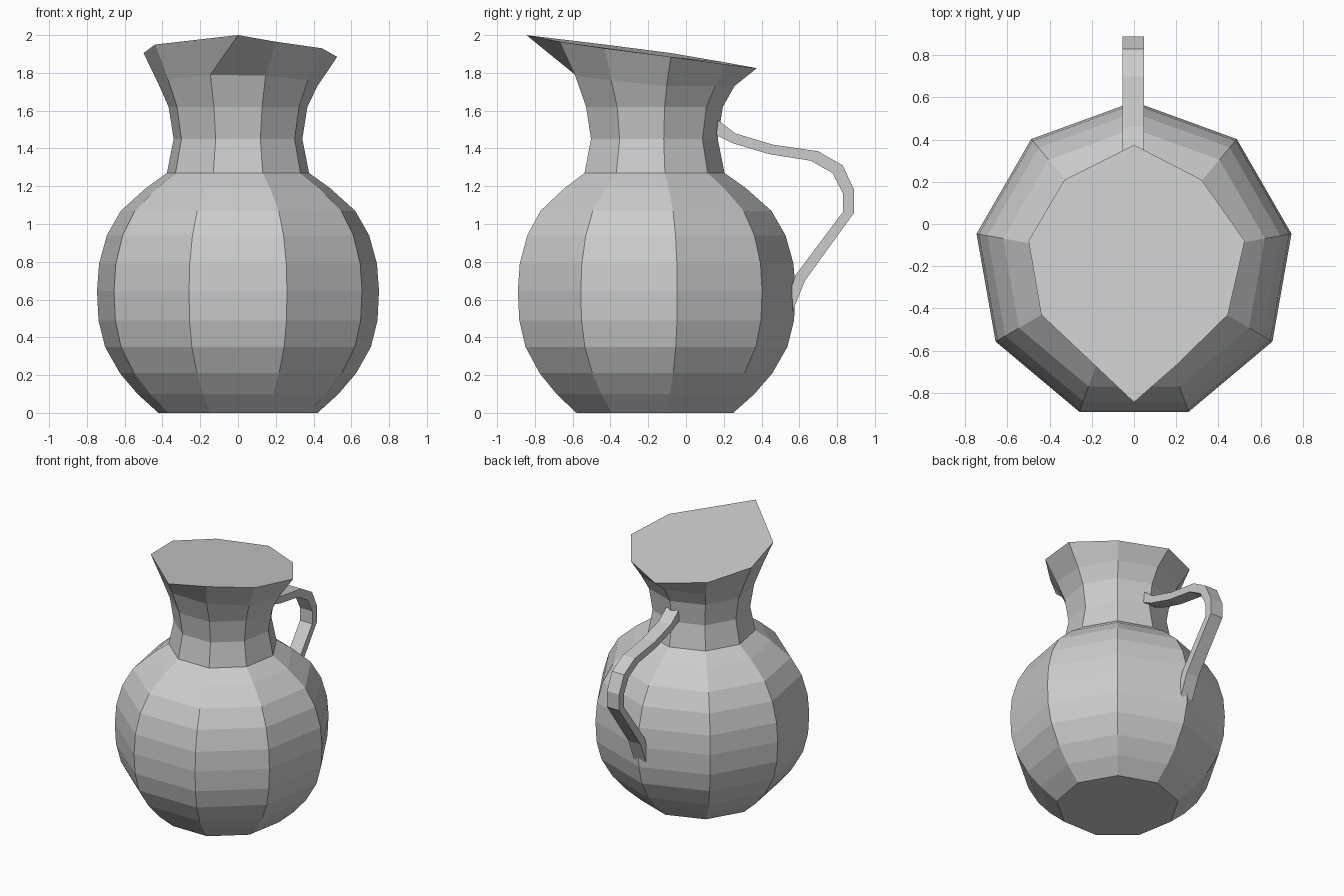
import bpy, bmesh
from math import radians, sin, cos

if "Cube" in bpy.data.objects:
    bpy.data.objects.remove(bpy.data.objects["Cube"])

SIDES = 9
CY = -0.178  # axis of the vessel in y


def finish(name, bm):
    bmesh.ops.recalc_face_normals(bm, faces=bm.faces)
    mesh = bpy.data.meshes.new(name)
    bm.to_mesh(mesh)
    bm.free()
    obj = bpy.data.objects.new(name, mesh)
    bpy.context.collection.objects.link(obj)
    return obj


def bridge(bm, rings):
    for a, b in zip(rings, rings[1:]):
        n = len(a)
        for i in range(n):
            j = (i + 1) % n
            bm.faces.new((a[i], a[j], b[j], b[i]))


# Jug: nine-sided profile of (radius, height), one corner facing the handle
profile = [(0.428, 0), (0.54, 0.10), (0.635, 0.21), (0.715, 0.35), (0.75, 0.49),
           (0.758, 0.645), (0.747, 0.79), (0.705, 0.94), (0.63, 1.07),
           (0.495, 1.19), (0.382, 1.27), (0.346, 1.45), (0.373, 1.62)]
bm = bmesh.new()
angles = [radians(90 + 360 / SIDES * i) for i in range(SIDES)]
rings = [[bm.verts.new((r * cos(a), CY + r * sin(a), z)) for a in angles]
         for r, z in profile]

# Neck top, rising towards the spout
throat_z = [1.73, 1.73, 1.74, 1.765, 1.79, 1.785, 1.76, 1.73, 1.73]
rings.append([bm.verts.new((0.427 * cos(a), CY + 0.435 * sin(a), z))
              for a, z in zip(angles, throat_z)])

# Flared rim with the spout point, counter-clockwise from the back
rim = [(0, 0.375, 1.825), (-0.33, 0.21, 1.855), (-0.50, -0.08, 1.905),
       (-0.44, -0.43, 1.95), (0, -0.845, 2.0), (0.2, -0.67, 1.965),
       (0.445, -0.43, 1.93), (0.525, -0.08, 1.885), (0.32, 0.21, 1.845)]
rings.append([bm.verts.new(p) for p in rim])
bridge(bm, rings)
bm.faces.new(rings[0])
bm.faces.new(rings[-1])
finish("jug", bm)

# Handle: square strap through outer and inner side-view outlines (y, z)
outer = [(0.17, 1.55), (0.26, 1.48), (0.46, 1.42), (0.70, 1.385), (0.83, 1.31),
         (0.89, 1.18), (0.89, 1.06), (0.63, 0.70), (0.565, 0.54)]
inner = [(0.16, 1.47), (0.24, 1.43), (0.44, 1.37), (0.66, 1.335), (0.775, 1.27),
         (0.832, 1.16), (0.832, 1.065), (0.58, 0.73), (0.56, 0.67)]
bm = bmesh.new()
L, R = -0.055, 0.048
sections = [[bm.verts.new(p) for p in ((L, *o), (R, *o), (R, *i), (L, *i))]
            for o, i in zip(outer, inner)]
bridge(bm, sections)
finish("handle", bm)
